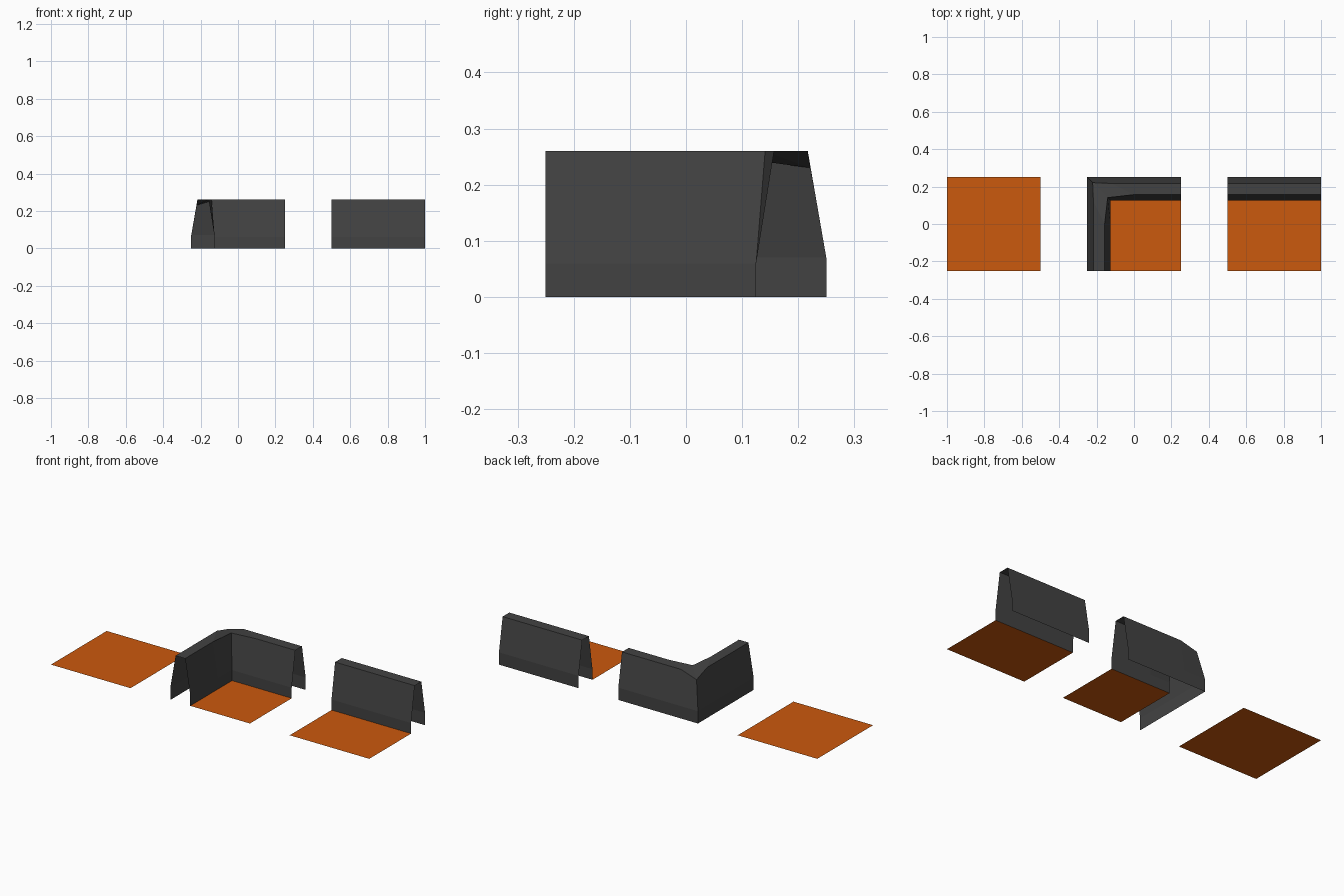
import bpy

if "Cube" in bpy.data.objects:
    bpy.data.objects.remove(bpy.data.objects["Cube"])


def material(name, rgb):
    m = bpy.data.materials.new(name)
    m.diffuse_color = (*rgb, 1)
    m.use_nodes = True
    m.node_tree.nodes["Principled BSDF"].inputs["Base Color"].default_value = m.diffuse_color
    return m


orange = material("orange floor", (0.60, 0.10, 0.004))
charcoal = material("charcoal wall", (0.055, 0.055, 0.055))


def add_mesh(name, verts, faces, mat, x=0.0):
    me = bpy.data.meshes.new(name)
    me.from_pydata(verts, [], faces)
    me.materials.append(mat)
    ob = bpy.data.objects.new(name, me)
    ob.location.x = x
    bpy.context.collection.objects.link(ob)
    return ob


def floor(name, x0, x1, y0, y1, x):
    add_mesh(name, [(x0, y0, 0), (x1, y0, 0), (x1, y1, 0), (x0, y1, 0)],
             [(0, 1, 2, 3)], orange, x)


def shell(name, stations, x):
    """Open hollow wall: skin between successive cross-sections."""
    n = len(stations[0])
    verts = [p for s in stations for p in s]
    faces = [(i * n + j, i * n + j + 1, (i + 1) * n + j + 1, (i + 1) * n + j)
             for i in range(len(stations) - 1) for j in range(n - 1)]
    add_mesh(name, verts, faces, charcoal, x)


# Wall cross-section (y, z): inner foot, up, over the top, outer foot
PROFILE = [(0.125, 0), (0.125, 0.06), (0.157, 0.26),
           (0.217, 0.26), (0.25, 0.07), (0.25, 0)]
H = 0.25


def section(x_inner, x_outer):
    return [(x_inner if i < 3 else x_outer, y, z)
            for i, (y, z) in enumerate(PROFILE)]


# Plain floor tile
floor("plain_floor", -H, H, -H, H, -0.75)

# Straight wall tile
floor("straight_floor", -H, H, -H, 0.125, 0.75)
shell("straight_wall", [section(-H, -H), section(H, H)], 0.75)

# Corner wall tile: one arm, a chamfered mitre, and the mirrored arm
floor("corner_floor", -0.125, H, -H, 0.125, 0)
arm = [section(H, H), section(0.0, -0.12)]
mitre = [(-d, d, z) for d, z in [(0.125, 0), (0.125, 0.06), (0.141, 0.26),
                                 (0.221, 0.23), (0.25, 0.07), (0.25, 0)]]
other = [[(-y, -x, z) for x, y, z in s] for s in reversed(arm)]
shell("corner_wall", [s for s in reversed(arm + [mitre] + other)], 0)
